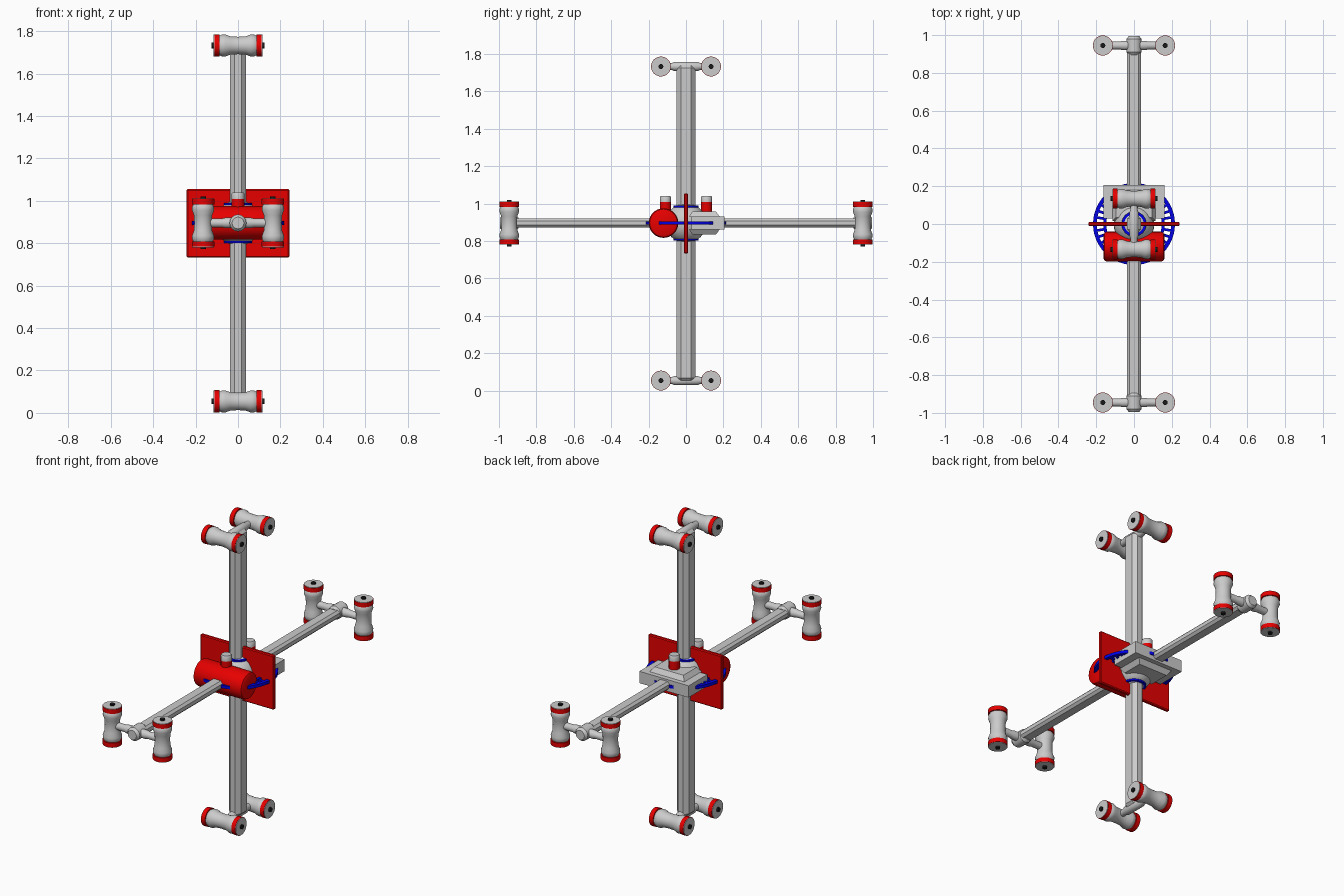
import bpy, math
from mathutils import Vector

if "Cube" in bpy.data.objects:
    bpy.data.objects.remove(bpy.data.objects["Cube"])

CZ = 0.896


def material(name, rgb):
    m = bpy.data.materials.new(name)
    m.diffuse_color = (*rgb, 1)
    m.use_nodes = True
    m.node_tree.nodes["Principled BSDF"].inputs["Base Color"].default_value = m.diffuse_color
    return m


RED = material("red", (0.8, 0.0, 0.0))
BLUE = material("blue", (0.0, 0.0, 0.8))
BLACK = material("black", (0.01, 0.01, 0.01))


def mesh_object(name, verts, faces, mat=None, smooth=False):
    me = bpy.data.meshes.new(name)
    me.from_pydata(verts, [], faces)
    ob = bpy.data.objects.new(name, me)
    bpy.context.collection.objects.link(ob)
    if mat:
        me.materials.append(mat)
    if smooth:
        bpy.ops.object.select_all(action='DESELECT')
        ob.select_set(True)
        bpy.context.view_layer.objects.active = ob
        bpy.ops.object.shade_smooth_by_angle(angle=math.radians(35))
    return ob


def lathe(name, profile, loc, axis='Z', mat=None, n=32, closed=False):
    """Spin (radius, height) points round an axis through loc."""
    q = Vector({'X': (1, 0, 0), 'Y': (0, 1, 0), 'Z': (0, 0, 1)}[axis]).to_track_quat('Z', 'Y')
    verts, faces = [], []
    for r, h in profile:
        for i in range(n):
            a = 2 * math.pi * i / n
            verts.append(Vector(loc) + q @ Vector((r * math.cos(a), r * math.sin(a), h)))
    k = len(profile)
    for j in range(k if closed else k - 1):
        for i in range(n):
            i2, j2 = (i + 1) % n, (j + 1) % k
            faces.append((j * n + i, j * n + i2, j2 * n + i2, j2 * n + i))
    if not closed:
        faces += [tuple(reversed(range(n))), tuple(range((k - 1) * n, k * n))]
    return mesh_object(name, verts, faces, mat, True)


def box(name, lo, hi, mat=None, bevel=0, inset=0):
    """Box from lo to hi; inset narrows the top, as on a hatch."""
    v = [(x, y, z) for z in (lo[2], hi[2]) for x, y in
         ((lo[0], lo[1]), (hi[0], lo[1]), (hi[0], hi[1]), (lo[0], hi[1]))]
    if inset:
        cx, cy = (lo[0] + hi[0]) / 2, (lo[1] + hi[1]) / 2
        for i in range(4, 8):
            x, y, z = v[i]
            v[i] = (x - math.copysign(inset, x - cx), y - math.copysign(inset, y - cy), z)
    f = [(3, 2, 1, 0), (4, 5, 6, 7), (0, 1, 5, 4), (1, 2, 6, 5), (2, 3, 7, 6), (3, 0, 4, 7)]
    if hi[2] < lo[2]:
        f = [tuple(reversed(p)) for p in f]
    ob = mesh_object(name, v, f, mat)
    if bevel:
        b = ob.modifiers.new("bevel", 'BEVEL')
        b.width, b.segments = bevel, 1
    return ob


def pod(name, loc, axis):
    # grey waisted barrel, red end bands, grey end discs, black tips
    lathe(name + "_barrel", [(0.044, -0.09), (0.051, -0.078), (0.052, -0.06), (0.043, -0.036),
          (0.041, 0), (0.043, 0.036), (0.052, 0.06), (0.051, 0.078), (0.044, 0.09)], loc, axis)
    for s in (-1, 1):
        def ends(a, b): return sorted((s * a, s * b))
        for part, r, a, b, mat in (("band", 0.053, 0.087, 0.112, RED),
                                   ("end_disc", 0.051, 0.111, 0.115, None),
                                   ("tip", 0.013, 0.113, 0.124, BLACK)):
            lathe(name + "_" + part, [(r, h) for h in ends(a, b)], loc, axis, mat)


# Main beams with chamfered edges
box("vertical_beam", (-0.038, -0.05, 0.045), (0.038, 0.05, 1.747), bevel=0.022)
box("long_beam", (-0.037, -0.975, CZ - 0.024), (0.037, 0.975, CZ + 0.024), bevel=0.013)

# Pods on cross arms at the four beam ends
for z in (0.054, 1.733):
    lathe("vertical_cross_arm", [(0.019, -0.13), (0.019, -0.075), (0.025, -0.06),
          (0.025, 0.06), (0.019, 0.075), (0.019, 0.13)], (0, 0, z), 'Y', n=16)
    for y in (-0.134, 0.134):
        pod("vertical_pod", (0, y, z), 'X')
for s in (-1, 1):
    y = s * 0.945
    lathe("long_cross_arm", [(0.021, -0.16), (0.021, -0.075), (0.025, -0.06),
          (0.025, 0.06), (0.021, 0.075), (0.021, 0.16)], (0, y, CZ), 'X', n=16)
    lathe("beam_joint", [(0.028, -0.05), (0.04, -0.035), (0.04, 0.035), (0.028, 0.05)],
          (0, y, CZ), 'Y', n=16)
    for x in (-0.165, 0.165):
        pod("long_pod", (x, y, CZ), 'Z')

# Central red plate
box("shield_plate", (-0.242, -0.011, 0.733), (0.242, 0.011, 1.055), RED, bevel=0.005)

# Front red tank
lathe("front_tank", [(0.062, -0.162), (0.074, -0.156), (0.079, -0.142),
      (0.079, 0.142), (0.074, 0.156), (0.062, 0.162)], (0, -0.12, CZ), 'X', RED, n=40)

# Rear module with stepped hatches above and below
box("rear_module", (-0.162, 0.03, CZ - 0.035), (0.162, 0.207, CZ + 0.035))
for s in (-1, 1):
    box("hatch", (-0.115, 0.015, CZ + s * 0.034), (0.115, 0.18, CZ + s * 0.062), inset=0.02)

# Two stub towers
for y in (-0.11, 0.11):
    lathe("tower_base", [(0.03, 0.94), (0.03, 1.008)], (0, y, 0), 'Z', RED, n=24)
    lathe("tower_cap", [(0.03, 1.006), (0.03, 1.034), (0.026, 1.04)], (0, y, 0), 'Z', n=24)

# Central hub: grey ball with blue collars where the vertical beam leaves it
lathe("hub_ball", [(0.108 * math.sin(math.pi * (i + 0.3) / 12.6),
      -0.108 * math.cos(math.pi * (i + 0.3) / 12.6)) for i in range(13)], (0, 0, CZ))
for s in (-1, 1):
    lathe("hub_collar", [(0.066, h) for h in sorted((s * 0.075, s * 0.094))],
          (0, 0, CZ), 'Z', BLUE)

# Blue spoked wheel
for r, w in ((0.207, 0.01), (0.155, 0.008)):
    lathe("wheel_ring", [(r - w, -0.009), (r + w, -0.009), (r + w, 0.009), (r - w, 0.009)],
          (0, 0, CZ), 'Z', BLUE, n=48, closed=True)
for i in range(36):
    spoke = box("wheel_spoke", (0.15, -0.007, -0.006), (0.205, 0.007, 0.006), BLUE)
    spoke.location = (0, 0, CZ)
    spoke.rotation_euler.z = 2 * math.pi * i / 36
